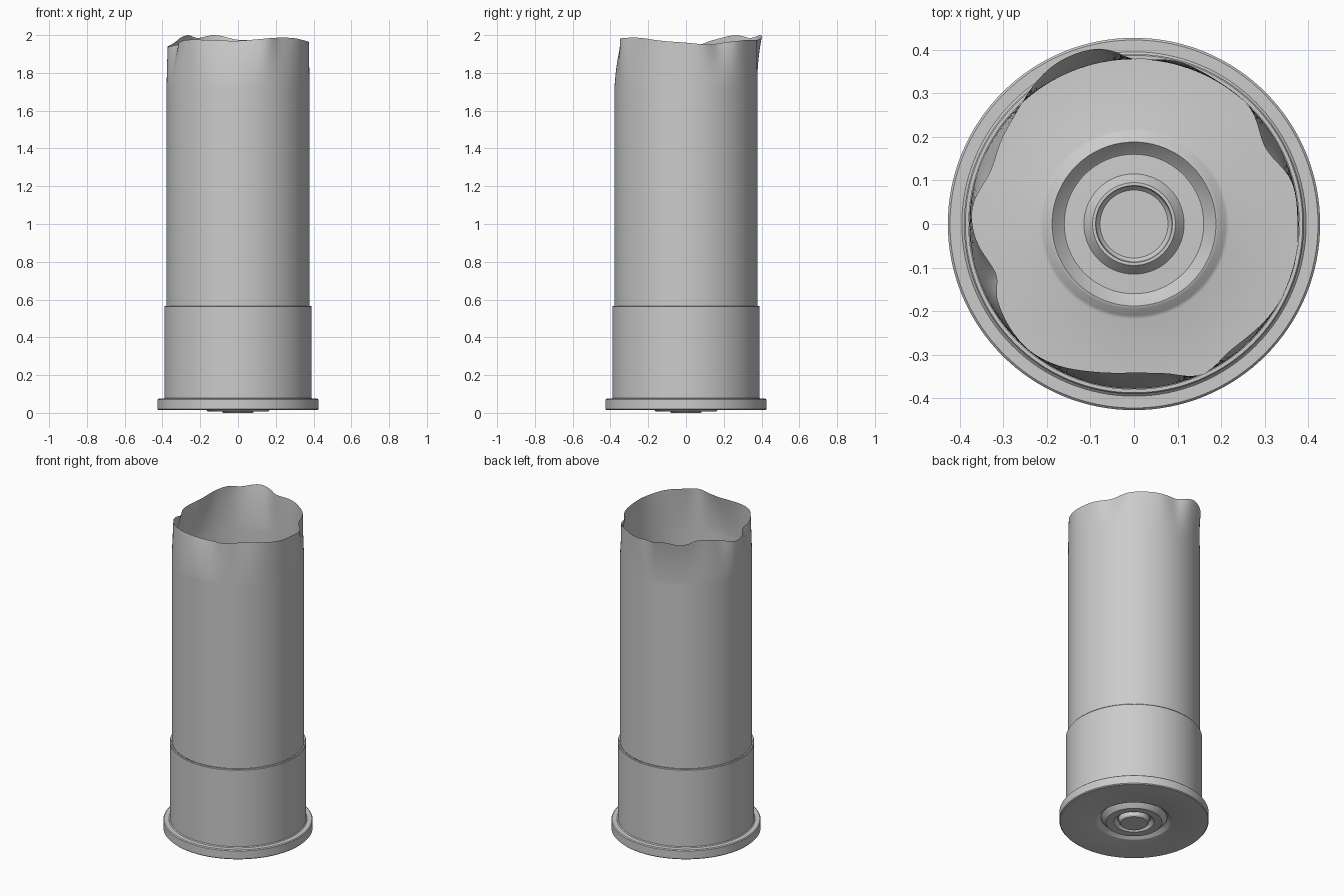
import bpy, bmesh, math

if "Cube" in bpy.data.objects:
    bpy.data.objects.remove(bpy.data.objects["Cube"])

SEG = 128


def build(name, rings, cap=False):
    """Skin a stack of closed rings; optionally close the first one."""
    bm = bmesh.new()
    loops = [[bm.verts.new(p) for p in ring] for ring in rings]
    for a, b in zip(loops, loops[1:]):
        for i in range(SEG):
            j = (i + 1) % SEG
            bm.faces.new((a[i], a[j], b[j], b[i]))
    if cap:
        bm.faces.new(loops[0][::-1])
    me = bpy.data.meshes.new(name)
    bm.to_mesh(me)
    bm.free()
    ob = bpy.data.objects.new(name, me)
    bpy.context.collection.objects.link(ob)
    bpy.ops.object.select_all(action='DESELECT')
    ob.select_set(True)
    bpy.context.view_layer.objects.active = ob
    bpy.ops.object.shade_smooth_by_angle(angle=math.radians(35))
    return ob


def circle(r, z):
    return [(r * math.cos(2 * math.pi * i / SEG), r * math.sin(2 * math.pi * i / SEG), z)
            for i in range(SEG)]


def periodic(keys, a):
    """Smooth periodic interpolation of (degree, value) keys."""
    n = len(keys)
    pts = [(k[0] - 360, k[1]) for k in keys] + keys + [(k[0] + 360, k[1]) for k in keys]
    for i in range(n - 1, 2 * n + 1):
        (x0, y0), (x1, y1), (x2, y2), (x3, y3) = pts[i - 1:i + 3]
        if x1 <= a < x2:
            t, h = (a - x1) / (x2 - x1), x2 - x1
            m1, m2 = (y2 - y0) / (x2 - x0) * h, (y3 - y1) / (x3 - x1) * h
            return ((2*t**3 - 3*t*t + 1) * y1 + (t**3 - 2*t*t + t) * m1
                    + (3*t*t - 2*t**3) * y2 + (t**3 - t*t) * m2)


# Metal head: primer, ringed base, rim and cup wall
head = [(.078, .002), (.085, .008), (.088, .034), (.095, .034), (.115, .010),
        (.160, .008), (.165, .012), (.188, .038), (.195, .036), (.210, .018),
        (.218, .015), (.422, .015), (.427, .020), (.427, .070), (.422, .075),
        (.395, .075), (.390, .080), (.390, .562), (.387, .566), (.379, .566)]
build("metal_head", [circle(r, z) for r, z in head], cap=True)

# Tube with a crumpled mouth: rim radius and rim height around the circle
rim_r = [(0, .375), (15, .374), (30, .348), (45, .376), (60, .38), (75, .386),
         (90, .378), (97, .400), (103, .412), (115, .410), (125, .395), (136, .372),
         (147, .36), (160, .350), (174, .372), (185, .365), (200, .336), (209, .358),
         (228, .376), (240, .370), (255, .351), (270, .341), (282, .350), (294, .378),
         (308, .364), (328, .376), (345, .380)]
rim_z = [(0, 1.96), (20, 1.95), (40, 1.965), (60, 1.975), (90, 1.975), (107, 2.0),
         (122, 1.985), (135, 2.0), (155, 1.975), (175, 1.94), (200, 1.95), (225, 1.975),
         (270, 1.97), (300, 1.985), (320, 1.985), (340, 1.97)]
R, Z0 = .378, 1.73
rings = [circle(R, z) for z in (.566, 1.0, 1.4, Z0 - .01)]
STEPS = 14
for k in range(STEPS + 1):
    t = k / STEPS
    ring = []
    for i in range(SEG):
        d = 360 * i / SEG
        a = math.radians(d)
        fade = t * (.35 + .65 * t) if t < 1 else 1
        r = R + (periodic(rim_r, d) - R) * fade
        z = Z0 + (periodic(rim_z, d) - Z0) * t
        ring.append((r * math.cos(a), r * math.sin(a), min(z, 2.0) ))
    rings.append(ring)
hull = build("crumpled_tube", rings)

# Rest the primer on the ground plane
bpy.data.objects["metal_head"].data.vertices.foreach_get
for v in bpy.data.objects["metal_head"].data.vertices:
    if v.co.z < .003:
        v.co.z = 0
